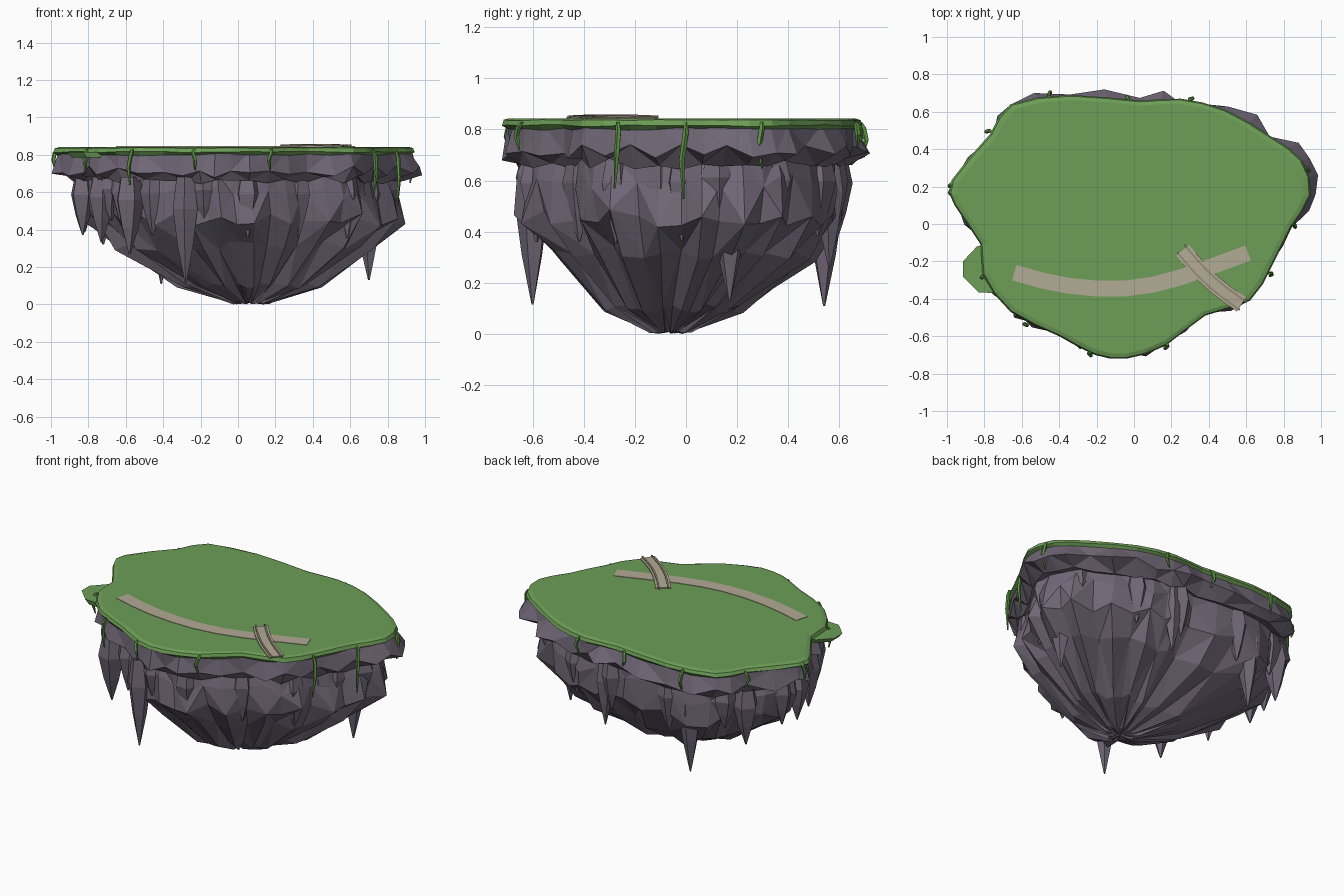
import bpy, bmesh, math, random
from mathutils import Vector

if "Cube" in bpy.data.objects:
    bpy.data.objects.remove(bpy.data.objects["Cube"])

random.seed(7)


def material(name, r, g, b):
    m = bpy.data.materials.new(name)
    m.diffuse_color = (r, g, b, 1)
    m.use_nodes = True
    m.node_tree.nodes["Principled BSDF"].inputs["Base Color"].default_value = m.diffuse_color
    return m


ROCK = material("purple grey rock", 0.165, 0.138, 0.185)
GRASS = material("grass green", 0.155, 0.345, 0.095)
VINE = material("vine green", 0.11, 0.29, 0.055)
DIRT = material("pale path", 0.45, 0.405, 0.30)
RAIL = material("rail brown", 0.30, 0.26, 0.19)


def add_object(name, bm, mat):
    bmesh.ops.recalc_face_normals(bm, faces=bm.faces[:])
    me = bpy.data.meshes.new(name)
    bm.to_mesh(me)
    bm.free()
    me.materials.append(mat)
    ob = bpy.data.objects.new(name, me)
    bpy.context.collection.objects.link(ob)
    return ob


def skin_rings(bm, rings, cap_start=True, cap_end=True, tri=False):
    """Join rings of points into a skin with optional fan caps."""
    vs = [[bm.verts.new(p) for p in ring] for ring in rings]
    n = len(vs[0])
    for k, (a, b) in enumerate(zip(vs, vs[1:])):
        for i in range(n):
            j = (i + 1) % n
            if not tri:
                bm.faces.new((a[i], a[j], b[j], b[i]))
            elif (i + k) % 2:
                bm.faces.new((a[i], a[j], b[j]))
                bm.faces.new((a[i], b[j], b[i]))
            else:
                bm.faces.new((a[i], a[j], b[i]))
                bm.faces.new((a[j], b[j], b[i]))
    for on, ring in ((cap_start, vs[0]), (cap_end, vs[-1])):
        if on:
            c = bm.verts.new(sum((v.co for v in ring), Vector()) / n)
            for i in range(n):
                bm.faces.new((c, ring[i], ring[(i + 1) % n]))


# Island outline, rounded by four-point subdivision
KEY = [(.945, .155), (.90, .34), (.73, .47), (.49, .61), (.25, .67), (.03, .66),
       (-.34, .69), (-.66, .64), (-.77, .48), (-.975, .235), (-.96, .10),
       (-.82, -.11), (-.81, -.27), (-.66, -.47), (-.40, -.60), (-.21, -.70),
       (-.04, -.72), (.17, -.65), (.38, -.49), (.62, -.41), (.74, -.22), (.84, -.02)]
key = [Vector((x, y, 0)) for x, y in KEY]
outline = []
for i in range(len(key)):
    a, b, c, d = (key[(i + k) % len(key)] for k in (-1, 0, 1, 2))
    outline += [b, (9 * (b + c) - a - d) / 16]
N = len(outline)


def ring(scale, z, jr=0.0, jz=0.0, shift=(0, 0), pleat=0.0, bulge=0.0, drop=0.0):
    """Scaled copy of the outline with jitter, pleats and a back right swelling."""
    pts = []
    for i, p in enumerate(outline):
        sign = 1 if i % 2 else -1
        s = scale + random.uniform(-jr, jr) + pleat * sign
        deg = math.degrees(math.atan2(p.y, p.x))
        if -2 < deg < 58 or 70 < deg < 140:
            s += bulge
        pts.append((max(-1, min(1, p.x * s + shift[0])),
                    max(-.72, min(.73, p.y * s + shift[1])),
                    max(0, z - drop * sign + random.uniform(-jz, jz))))
    return pts


# Grass cap with a bevelled rim
bm = bmesh.new()
skin_rings(bm, [ring(.96, .843), ring(.99, .836, 0, .002),
                ring(1.0, .815, 0, .004), ring(.975, .80, .004, .006)], cap_end=False)
add_object("grass_cap", bm, GRASS)

# Jagged overhanging rock rim below the grass
bm = bmesh.new()
skin_rings(bm, [ring(.97, .815), ring(.99, .71, .025, .02, pleat=.018, bulge=.045, drop=.012),
                ring(.915, .663, .02, .015, bulge=.01, drop=-.008), ring(.82, .69)],
           False, False, tri=True)
add_object("rock_rim", bm, ROCK)

# Tapering underside, pleated toward the foot
bm = bmesh.new()
skin_rings(bm, [ring(.87, .70),
                ring(.89, .60, .02, .04, (.01, 0), .012),
                ring(.885, .455, .03, .04, (.03, 0), .025),
                ring(.725, .31, .035, .03, (.04, -.005), .03),
                ring(.375, .10, .025, .018, (.06, -.045), .022),
                ring(.10, .008, .02, .008, (.06, -.06), .015)], cap_start=False, tri=True)
add_object("rock_underside", bm, ROCK)


def fang(bm, x, y, z_top, z_tip, r, sides=5):
    """Hanging rock spike, widest below its root."""
    h = z_top - z_tip
    turn = random.random() * 6
    rings = []
    for t, k in ((0, .7), (.3, 1.0), (.65, .62), (1, .06)):
        rings.append([(x + r * k * math.cos(turn + math.tau * i / sides),
                       y + r * k * math.sin(turn + math.tau * i / sides),
                       z_top - h * t) for i in range(sides)])
    skin_rings(bm, rings, cap_start=False)


# Large and small hanging spikes
bm = bmesh.new()
for x, y, tip, r in ((-.28, -.60, .115, .07), (-.41, .54, .11, .075), (.70, .17, .13, .08),
                     (-.58, -.45, .27, .08), (-.83, .06, .37, .07), (-.72, .42, .32, .075),
                     (.18, .56, .26, .06), (-.73, -.2, .33, .07), (.66, -.1, .32, .06)):
    fang(bm, x, y, .68, tip, r)
for i in range(0, N, 3):
    p = outline[i] * random.uniform(.83, .86)
    fang(bm, p.x, p.y, .69, random.uniform(.34, .46), random.uniform(.06, .075))
add_object("rock_spikes", bm, ROCK)

# Small grassy ledge on the left side
bm = bmesh.new()
LEDGE = [(-.76, -.10), (-.84, -.12), (-.915, -.20), (-.915, -.28), (-.83, -.365), (-.74, -.37)]
skin_rings(bm, [[(x, y, .815) for x, y in LEDGE],
                [(x * .96 - .01, y * .94 - .015, .785) for x, y in LEDGE]])
add_object("side_ledge", bm, GRASS)


def strip(name, pts, width, height, mat):
    """Flat ribbon with thickness that follows a path."""
    bm = bmesh.new()
    pts = [Vector(p) for p in pts]
    rings = []
    for i, p in enumerate(pts):
        t = pts[min(i + 1, len(pts) - 1)] - pts[max(i - 1, 0)]
        s = Vector((-t.y, t.x, 0)).normalized() * width / 2
        up = Vector((0, 0, height))
        rings.append([p - s, p + s, p + s + up, p - s + up])
    skin_rings(bm, rings)
    return add_object(name, bm, mat)


# Curved footpath
PATH = [(-.64, -.26), (-.50, -.30), (-.35, -.33), (-.20, -.345), (-.05, -.345),
        (.10, -.325), (.25, -.285), (.42, -.225), (.61, -.155)]
strip("footpath", [(x, y, .841) for x, y in PATH], .085, .005, DIRT)

# Low arched bridge with two rails
start, end = Vector((.26, -.14, .842)), Vector((.575, -.43, .842))
side = Vector((.305, .32, 0)).normalized()


def arch(offset, lift, extend=0.0):
    pts = []
    for i in range(9):
        t = -extend + (1 + 2 * extend) * i / 8
        curve = math.sin(math.pi * i / 8)
        p = start.lerp(end, t) + side * (offset - .02 * curve)
        pts.append(p + Vector((0, 0, lift + .005 * curve)))
    return pts


strip("bridge_deck", arch(0, 0), .09, .007, DIRT)
for name, off in (("bridge_rail_left", -.028), ("bridge_rail_right", .028)):
    strip(name, arch(off, .003, .03), .010, .009, RAIL)

# Vines hanging over the rim
VINES = [(-.575, -.53, .19), (-.23, -.69, .11), (.17, -.65, .11), (.725, -.27, .26),
         (.85, -.01, .30), (.92, .29, .18), (.30, .665, .10), (-.03, .67, .12),
         (-.45, .69, .14), (-.775, .495, .10), (-.975, .20, .11), (-.81, -.29, .13)]
bm = bmesh.new()
for x, y, length in VINES:
    p = Vector((x, y, 0))
    out = p.normalized()
    tan = Vector((-out.y, out.x, 0))
    rings = []
    for t, r, o in ((0, .008, -.004), (.15, .012, .006), (.5, .011, .012), (1, .004, .002)):
        c = p + out * o + tan * (.01 * math.sin(t * 5 + x * 9))
        rings.append([c + out * r * math.cos(math.tau * i / 5) + tan * r * math.sin(math.tau * i / 5)
                      + Vector((0, 0, .828 - length * t)) for i in range(5)])
    skin_rings(bm, rings)
add_object("hanging_vines", bm, VINE)
